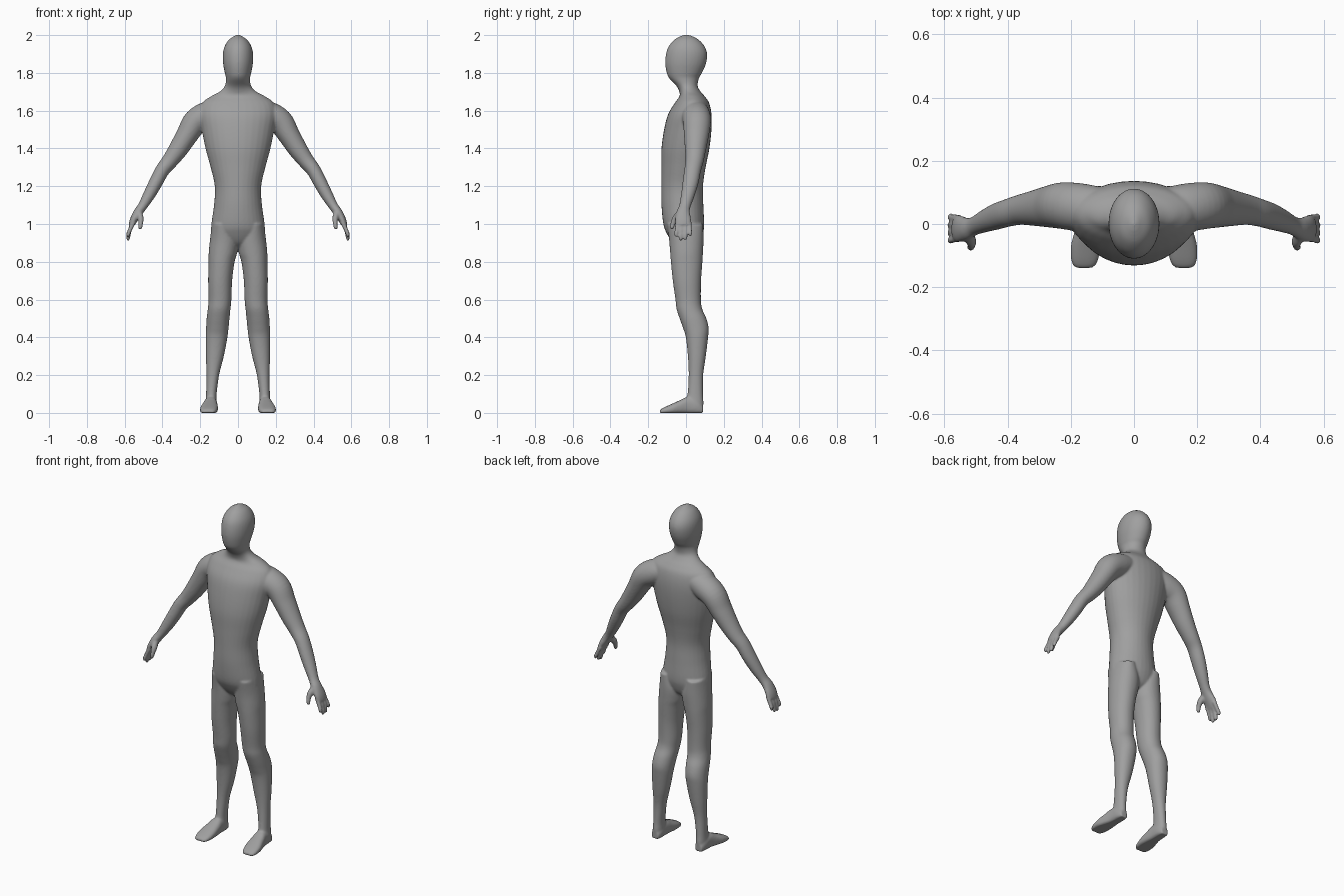
import bpy, bmesh, math
from mathutils import Vector

SIDES = 32
bm = bmesh.new()


def resample(rows, n=5):
    """Catmull-Rom interpolation through rows of numbers."""
    out = []
    for i in range(len(rows) - 1):
        p0, p1, p2, p3 = (rows[max(i - 1, 0)], rows[i], rows[i + 1],
                          rows[min(i + 2, len(rows) - 1)])
        for k in range(n):
            t = k / n
            out.append([0.5 * (2 * b + (c - a) * t + (2 * a - 5 * b + 4 * c - d) * t * t
                               + (3 * b - a - 3 * c + d) * t ** 3)
                        for a, b, c, d in zip(p0, p1, p2, p3)])
    return out + [list(rows[-1])]


def loft(rings, side=1, power=1.0):
    """Closed skin over rings given as (centre, half axis u, half axis v)."""
    def shape(a):
        return math.copysign(abs(a) ** power, a)
    loops = []
    for c, u, v in rings:
        loop = []
        for i in range(SIDES):
            a = math.tau * i / SIDES
            p = c + u * shape(math.cos(a)) + v * shape(math.sin(a))
            loop.append(bm.verts.new((p.x * side, p.y, max(p.z, 0))))
        loops.append(loop)
    for a, b in zip(loops, loops[1:]):
        for i in range(SIDES):
            j = (i + 1) % SIDES
            bm.faces.new((a[i], a[j], b[j], b[i]))
    bm.faces.new(loops[0][::-1])
    bm.faces.new(loops[-1])


def stack(rows, side=1, power=1.0):
    """Horizontal sections: z, x0, x1, y0, y1."""
    loft([(Vector(((a + b) / 2, (c + d) / 2, z)), Vector(((b - a) / 2, 0, 0)),
           Vector((0, (d - c) / 2, 0))) for z, a, b, c, d in resample(rows)], side, power)


def tube(rows, side=1):
    """Limb along a path: x, y, z, half depth (y), half thickness."""
    pts = resample(rows)
    rings = []
    for i, p in enumerate(pts):
        t = Vector(pts[min(i + 1, len(pts) - 1)][:3]) - Vector(pts[max(i - 1, 0)][:3])
        t.normalize()
        u = Vector((0, 1, 0))
        u = (u - t * u.dot(t)).normalized()
        rings.append((Vector(p[:3]), u * p[3], t.cross(u) * p[4]))
    loft(rings, side)


# Torso, neck and head: z, half width, front, back
core = [(0.87, .03, -.03, .03), (0.90, .10, -.07, .07), (0.95, .139, -.102, .09),
        (1.0, .141, -.12, .096), (1.1, .127, -.13, .092), (1.2, .123, -.131, .09),
        (1.3, .145, -.131, .104), (1.4, .172, -.13, .124), (1.5, .192, -.116, .135),
        (1.58, .205, -.095, .135), (1.64, .19, -.06, .123), (1.675, .145, -.035, .1),
        (1.70, .098, -.035, .078), (1.73, .07, -.05, .062), (1.77, .064, -.088, .068),
        (1.80, .07, -.102, .085), (1.85, .079, -.110, .106), (1.90, .08, -.106, .112),
        (1.94, .071, -.092, .099), (1.975, .049, -.062, .068), (1.995, .02, -.028, .032),
        (2.002, .006, -.006, .008)]
stack([(z, -w, w, a, b) for z, w, a, b in core])

for s in (1, -1):
    # Leg: z, inner, outer, front, back
    stack([(1.0, .03, .138, -.10, .09), (0.92, .0, .148, -.09, .093), (0.85, .004, .155, -.084, .09),
           (0.8, .018, .156, -.08, .087), (0.7, .031, .158, -.07, .08), (0.6, .035, .156, -.056, .079),
           (0.55, .04, .16, -.05, .086), (0.5, .045, .166, -.034, .108), (0.45, .05, .169, -.016, .12),
           (0.4, .056, .171, -.001, .117), (0.3, .075, .17, .01, .105), (0.2, .1, .167, .014, .091),
           (0.1, .113, .169, .008, .09), (0.05, .113, .172, -.005, .093), (0.012, .117, .168, 0, .088)],
          s, 0.95)
    # Foot: y, inner, outer, top height
    foot = [(.09, .122, .165, .04), (.06, .112, .175, .07), (.01, .11, .18, .085), (-.03, .107, .19, .068),
            (-.07, .106, .2, .05), (-.11, .112, .2, .032), (-.132, .122, .193, .02), (-.14, .135, .182, .012)]
    loft([(Vector(((a + b) / 2, y, h / 2 - .004)), Vector(((b - a) / 2, 0, 0)),
           Vector((0, 0, h / 2 + .004))) for y, a, b, h in resample(foot)], s, 0.8)
    # Arm and palm
    tube([(.10, .045, 1.60, .07, .06), (.165, .052, 1.575, .076, .072), (.225, .058, 1.54, .074, .068),
          (.27, .055, 1.47, .066, .058), (.317, .05, 1.395, .056, .051), (.36, .045, 1.335, .048, .043),
          (.40, .035, 1.285, .044, .038), (.435, .024, 1.22, .042, .036), (.47, .010, 1.155, .036, .032),
          (.505, -.006, 1.095, .030, .025), (.53, -.015, 1.06, .036, .024), (.553, -.015, 1.02, .043, .02),
          (.566, -.013, .99, .040, .014)], s)
    # Fingers: y at knuckle, y at tip, tip height
    for y0, y1, z1 in ((-.046, -.052, .93), (-.024, -.028, .912), (-.002, -.003, .914), (.019, .023, .935)):
        tube([(.552, y0, 1.01, .011, .012), (.572, (y0 + y1) / 2, .97, .011, .011),
              (.581, y1, z1 + .015, .0105, .0105), (.581, y1, z1, .006, .006)], s)
    # Thumb
    tube([(.525, -.03, 1.06, .018, .018), (.515, -.055, 1.03, .018, .016), (.515, -.07, 1.0, .013, .012),
          (.518, -.074, .98, .011, .011), (.52, -.075, .971, .006, .006)], s)

bmesh.ops.recalc_face_normals(bm, faces=bm.faces)
mesh = bpy.data.meshes.new("body")
bm.to_mesh(mesh)
bm.free()
body = bpy.data.objects.new("body", mesh)
bpy.context.collection.objects.link(body)

# Plain grey skin
grey = bpy.data.materials.new("plain_grey")
grey.diffuse_color = (0.35, 0.35, 0.35, 1)
mesh.materials.append(grey)

# Fuse the parts into one skin and soften the joins
fuse = body.modifiers.new("fuse", 'REMESH')
fuse.mode = 'VOXEL'
fuse.voxel_size = 0.0055
fuse.use_smooth_shade = True
soften = body.modifiers.new("soften", 'SMOOTH')
soften.factor = 0.5
soften.iterations = 8
